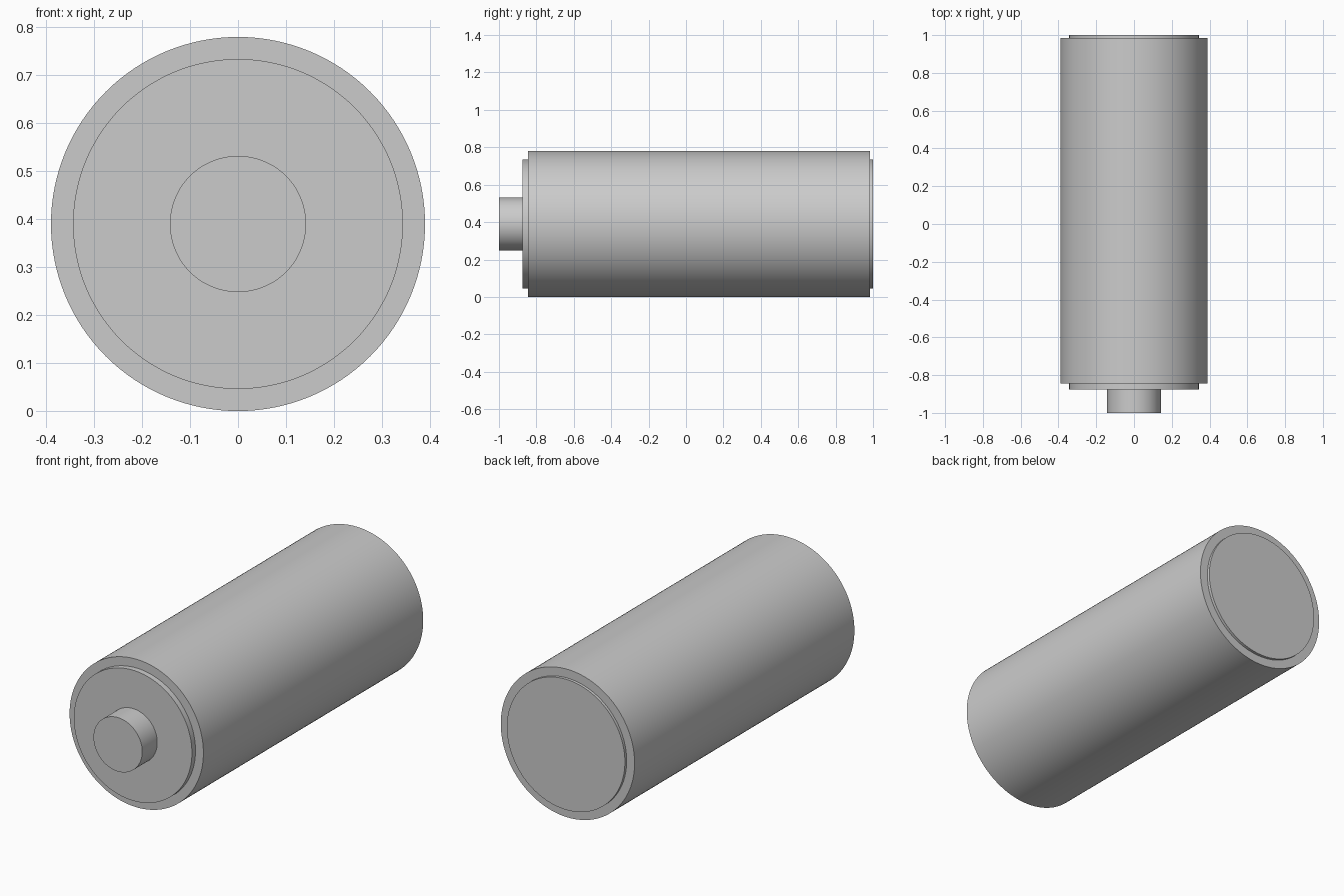
import bpy
import math

cube = bpy.data.objects.get("Cube")
if cube:
    bpy.data.objects.remove(cube, do_unlink=True)

AXIS_HEIGHT = 0.39

grey = bpy.data.materials.new("plain grey")
grey.use_nodes = True
colour = (0.6, 0.6, 0.6, 1)
grey.diffuse_color = colour
grey.node_tree.nodes["Principled BSDF"].inputs["Base Color"].default_value = colour


def cylinder(name, radius, front, back):
    """Smooth capped cylinder lying along y."""
    bpy.ops.mesh.primitive_cylinder_add(
        vertices=128, radius=radius, depth=back - front,
        location=(0, (front + back) / 2, AXIS_HEIGHT),
        rotation=(math.pi / 2, 0, 0))
    part = bpy.context.object
    part.name = name
    part.data.materials.append(grey)
    bpy.ops.object.shade_smooth_by_angle(angle=math.radians(30))
    return part


# Outer sleeve
cylinder("outer_sleeve", 0.39, -0.845, 0.985)
# Inner core, showing as a raised disc at both ends
cylinder("inner_core", 0.344, -0.875, 1.0)
# Front terminal
cylinder("front_terminal", 0.142, -1.0, -0.87)
